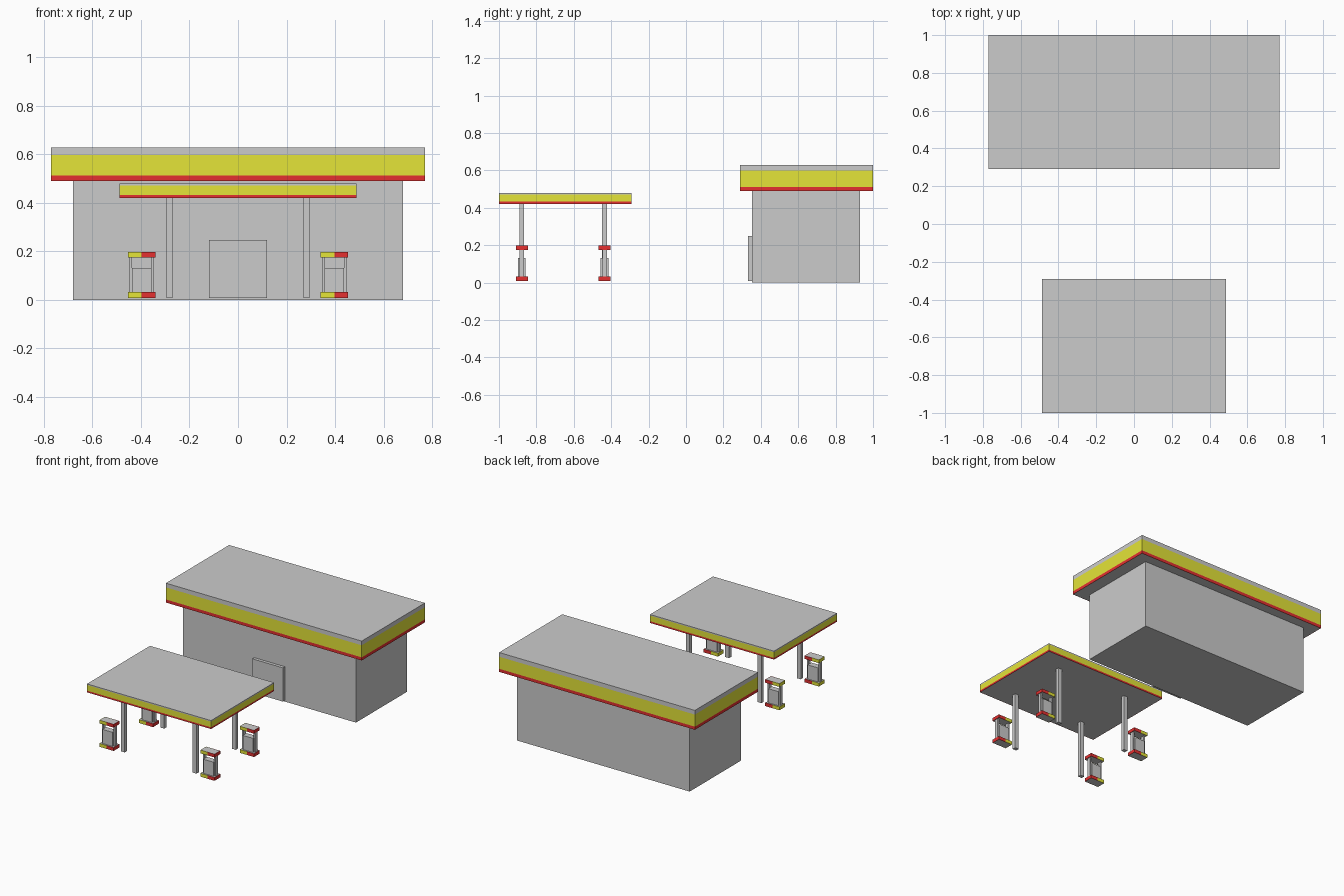
import bpy

if "Cube" in bpy.data.objects:
    bpy.data.objects.remove(bpy.data.objects["Cube"])

TRIM = 0.002  # thickness of the coloured trim strips


def material(name, color):
    m = bpy.data.materials.new(name)
    m.diffuse_color = color
    m.use_nodes = True
    m.node_tree.nodes["Principled BSDF"].inputs["Base Color"].default_value = m.diffuse_color
    return m


YELLOW = material("yellow", (0.78, 0.78, 0.04, 1))
RED = material("red", (0.78, 0.03, 0.03, 1))


def add_mesh(name, verts, faces):
    mesh = bpy.data.meshes.new(name)
    mesh.from_pydata(verts, [], faces)
    ob = bpy.data.objects.new(name, mesh)
    bpy.context.collection.objects.link(ob)
    return ob


def box(name, x0, x1, y0, y1, z0, z1):
    verts = [(x, y, z) for z in (z0, z1) for x, y in ((x0, y0), (x1, y0), (x1, y1), (x0, y1))]
    sides = [(i, (i + 1) % 4, (i + 1) % 4 + 4, i + 4) for i in range(4)]
    return add_mesh(name, verts, [(3, 2, 1, 0), (4, 5, 6, 7)] + sides)


def band(name, pts, z0, z1, mat, closed=True):
    """Vertical strip along counter-clockwise points, thickened inwards."""
    n = len(pts)
    verts = [(x, y, z) for z in (z0, z1) for x, y in pts]
    faces = [(i, (i + 1) % n, (i + 1) % n + n, i + n) for i in range(n if closed else n - 1)]
    ob = add_mesh(name, verts, faces)
    ob.data.materials.append(mat)
    mod = ob.modifiers.new("thickness", "SOLIDIFY")
    mod.thickness = TRIM
    mod.offset = -1
    mod.use_even_offset = True


def banded_roof(name, x, y0, y1, z_red, z_yellow, z_cap, z_top):
    """Flat roof: grey core, red and yellow fascia, grey cap."""
    t = TRIM
    box(name + "_core", -x + t, x - t, y0 + t, y1 - t, z_red, z_cap)
    ring = [(-x, y0), (x, y0), (x, y1), (-x, y1)]
    band(name + "_red_fascia", ring, z_red, z_yellow, RED)
    band(name + "_yellow_fascia", ring, z_yellow, z_cap, YELLOW)
    box(name + "_cap", -x, x, y0, y1, z_cap, z_top)


def pump_slab(name, cx, cy, z0, z1):
    """Grey slab with a yellow left half and a red right half around its edge."""
    w, d, t = 0.056, 0.032, TRIM
    box(name, cx - w + t, cx + w - t, cy - d + t, cy + d - t, z0, z1)
    for side, mat, label in ((-1, YELLOW, "yellow"), (1, RED, "red")):
        pts = [(cx, cy - side * d), (cx + side * w, cy - side * d),
               (cx + side * w, cy + side * d), (cx, cy + side * d)]
        band(f"{name}_{label}_trim", pts, z0, z1, mat, closed=False)


def pump(name, cx, cy):
    pump_slab(name + "_base", cx, cy, 0.008, 0.032)
    pump_slab(name + "_top", cx, cy, 0.174, 0.197)
    # dispenser body, open above it
    box(name + "_body", cx - 0.04, cx + 0.04, cy - 0.021, cy + 0.021, 0.032, 0.132)
    # side uprights
    for s, label in ((-1, "left"), (1, "right")):
        x = cx + s * 0.045
        box(f"{name}_{label}_upright", x - 0.006, x + 0.006, cy - 0.012, cy + 0.012, 0.032, 0.174)


# Shop building
box("shop_walls", -0.68, 0.68, 0.354, 0.93, 0, 0.49)
box("shop_door", -0.12, 0.12, 0.332, 0.356, 0.008, 0.248)
banded_roof("shop_roof", 0.77, 0.29, 1.0, 0.49, 0.512, 0.598, 0.628)

# Forecourt canopy
banded_roof("canopy", 0.488, -1.0, -0.292, 0.42, 0.432, 0.472, 0.48)

# Canopy posts and pumps
for row, cy in (("front", -0.878), ("back", -0.435)):
    for s, side in ((-1, "left"), (1, "right")):
        px = s * 0.282
        box(f"canopy_post_{row}_{side}", px - 0.015, px + 0.015, cy - 0.013, cy + 0.013, 0.01, 0.42)
        pump(f"pump_{row}_{side}", s * 0.397, cy)
